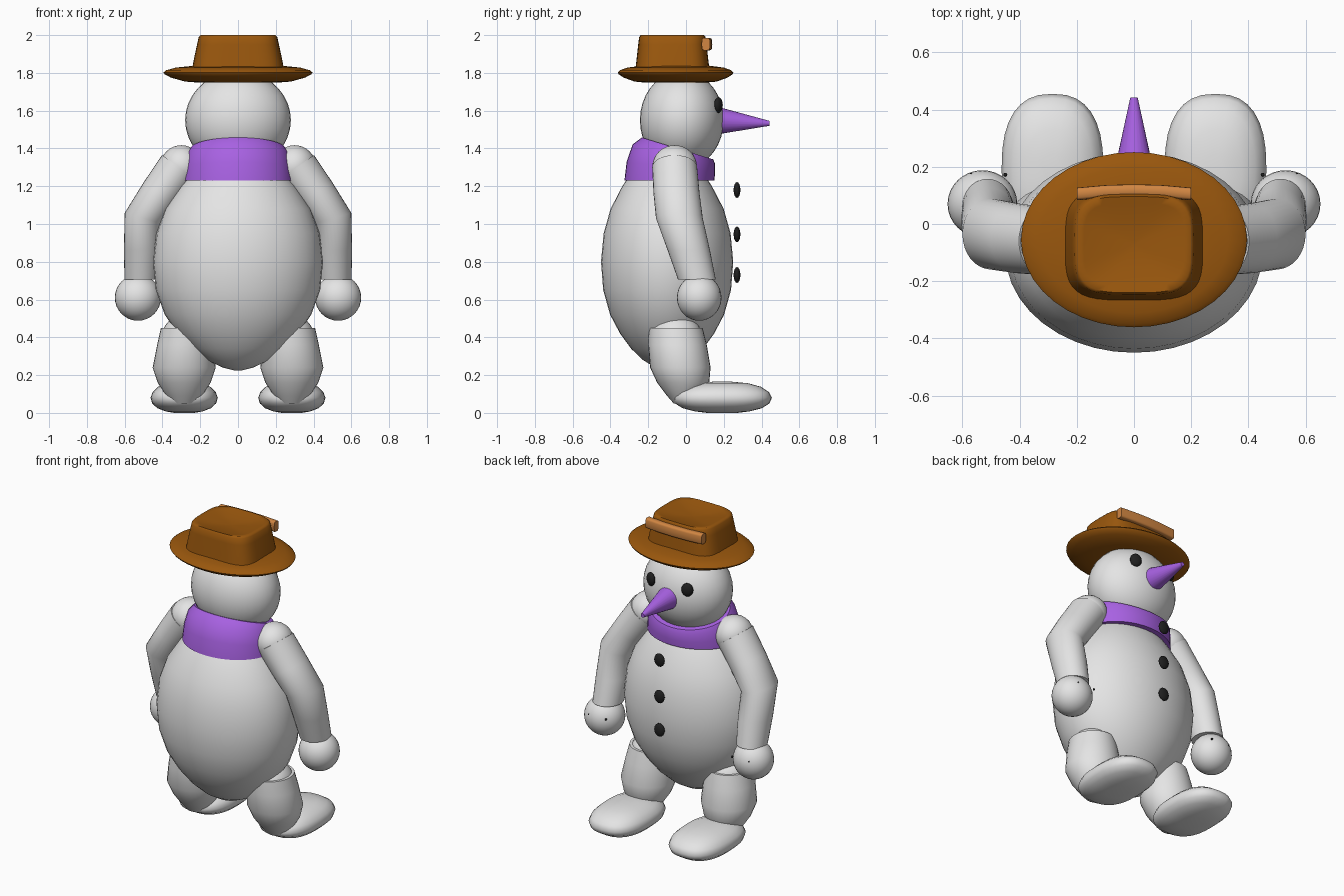
import bpy, bmesh, math
from mathutils import Matrix, Vector, Euler


def material(name, rgb):
    m = bpy.data.materials.new(name)
    m.diffuse_color = (*rgb, 1)
    return m


SNOW = material("snow_white", (0.78, 0.78, 0.78))
PURPLE = material("purple", (0.39, 0.12, 0.76))
BROWN = material("brown", (0.32, 0.095, 0.004))
ORANGE = material("orange", (0.64, 0.24, 0.055))
BLACK = material("coal_black", (0.014, 0.014, 0.014))


def finish(name, bm, mat, angle=40):
    bmesh.ops.recalc_face_normals(bm, faces=bm.faces)
    me = bpy.data.meshes.new(name)
    bm.to_mesh(me)
    bm.free()
    me.materials.append(mat)
    me.shade_smooth()
    me.set_sharp_from_angle(angle=math.radians(angle))
    ob = bpy.data.objects.new(name, me)
    bpy.context.collection.objects.link(ob)
    return ob


def ball(name, c, r, mat, seg=32, rot=(0, 0, 0)):
    bm = bmesh.new()
    mx = Matrix.LocRotScale(Vector(c), Euler(rot), Vector(r))
    bmesh.ops.create_uvsphere(bm, u_segments=seg, v_segments=seg // 2, radius=1, matrix=mx)
    return finish(name, bm, mat, 60)


def loft(name, rings, mat, n=32, power=2, angle=40):
    """Skin through rings of (centre, rx, ry, tilt about x, tilt about y)."""
    bm = bmesh.new()
    loops = []
    for c, rx, ry, tx, ty in rings:
        rot = Euler((math.radians(tx), math.radians(ty), 0)).to_matrix()
        loop = []
        for i in range(n):
            a = 2 * math.pi * i / n
            x, y = math.cos(a), math.sin(a)
            px = math.copysign(abs(x) ** (2 / power), x) * rx
            py = math.copysign(abs(y) ** (2 / power), y) * ry
            loop.append(bm.verts.new(Vector(c) + rot @ Vector((px, py, 0))))
        loops.append(loop)
    for a, b in zip(loops, loops[1:]):
        for i in range(n):
            j = (i + 1) % n
            bm.faces.new((a[i], a[j], b[j], b[i]))
    bm.faces.new(loops[0][::-1])
    bm.faces.new(loops[-1])
    return finish(name, bm, mat, angle)


# Egg-shaped body
profile = [(0.225, 0.02), (0.24, 0.08), (0.28, 0.165), (0.34, 0.245), (0.42, 0.32),
           (0.52, 0.388), (0.65, 0.435), (0.8, 0.45), (0.95, 0.432), (1.08, 0.385),
           (1.2, 0.305), (1.3, 0.22), (1.38, 0.12)]
loft("body", [((0, -0.1, z), r, r * 0.778, 0, 0) for z, r in profile], SNOW, 40)

# Head, eyes and nose
ball("head", (0, -0.022, 1.55), (0.28, 0.222, 0.26), SNOW, 36)
for s in (-1, 1):
    ball("eye", (s * 0.13, 0.172, 1.63), (0.036, 0.02, 0.042), BLACK, 16, (0, 0, -s * 0.4))
bm = bmesh.new()
bmesh.ops.create_cone(bm, cap_ends=True, segments=24, radius1=0.074, radius2=0.013, depth=0.28,
                      matrix=Matrix.Translation((0, 0.302, 1.54)) @ Matrix.Rotation(math.radians(-93), 4, 'X'))
finish("nose", bm, PURPLE)

# Scarf, rising at the back
loft("scarf", [((0, -0.088, 1.23), 0.292, 0.238, 0, 0),
               ((0, -0.08, 1.30), 0.286, 0.236, -7, 0),
               ((0, -0.065, 1.37), 0.272, 0.224, -13, 0),
               ((0, -0.045, 1.40), 0.25, 0.198, -17, 0)], PURPLE, 40)

# Coal buttons
for z in (1.18, 0.945, 0.73):
    ball("button", (0, 0.27, z), (0.036, 0.018, 0.042), BLACK, 16)

# Hat
brim = [(1.748, 0.2), (1.754, 0.28), (1.775, 0.355), (1.792, 0.388), (1.802, 0.395),
        (1.814, 0.38), (1.828, 0.33), (1.838, 0.23)]
loft("hat_brim", [((0, -0.055, z), r, r * 0.775, 0, 0) for z, r in brim], BROWN, 40, angle=60)
crown = [(1.82, 0.243, 0.196), (1.87, 0.234, 0.19), (1.95, 0.217, 0.181), (1.99, 0.208, 0.176),
         (2.0, 0.198, 0.168), (1.995, 0.175, 0.145), (1.98, 0.1, 0.08), (1.975, 0.01, 0.01)]
loft("hat_crown", [((0, -0.072, z), rx, ry, 0, 0) for z, rx, ry in crown], BROWN, 40, 3.8, 60)
loft("hat_band", [((0.2 * t, 0.117 - 0.012 * t * t, 1.952), 0.033, 0.022, 0, 90)
                  for t in (-1, -0.5, 0, 0.5, 1)], ORANGE, 16, 4)

for s in (-1, 1):
    # Arm with shoulder, hand and tiny coal dots
    ball("shoulder", (s * 0.3, -0.06, 1.305), (0.112, 0.118, 0.112), SNOW)
    loft("arm", [((s * 0.31, -0.06, 1.30), 0.113, 0.119, 0, -s * 35),
                 ((s * 0.41, -0.05, 1.16), 0.108, 0.122, 0, -s * 33),
                 ((s * 0.50, -0.035, 1.03), 0.104, 0.124, 0, -s * 16),
                 ((s * 0.506, 0.015, 0.86), 0.098, 0.112, 0, 0),
                 ((s * 0.512, 0.058, 0.705), 0.089, 0.1, 0, 0)], SNOW)
    ball("hand", (s * 0.53, 0.07, 0.61), (0.122, 0.118, 0.122), SNOW)
    for x in (0.45, 0.57):
        ball("hand_dot", (s * x, 0.172, 0.64), (0.007, 0.007, 0.007), BLACK, 8)

    # Leg with hip ball
    ball("hip", (s * 0.27, -0.055, 0.39), (0.136, 0.143, 0.136), SNOW)
    loft("leg", [((s * 0.272, -0.055, 0.45), 0.136, 0.143, 0, 0),
                 ((s * 0.278, -0.045, 0.36), 0.15, 0.155, 0, 0),
                 ((s * 0.285, -0.03, 0.24), 0.167, 0.16, 0, 0),
                 ((s * 0.285, -0.015, 0.16), 0.14, 0.138, 0, 0),
                 ((s * 0.285, -0.01, 0.09), 0.095, 0.09, 0, 0),
                 ((s * 0.285, -0.02, 0.05), 0.06, 0.045, 0, 0)], SNOW)

    # Flattened foot
    foot = [(0.0, 0.3), (0.008, 0.55), (0.025, 0.8), (0.05, 0.95), (0.08, 1.0),
            (0.11, 0.94), (0.138, 0.78), (0.157, 0.52), (0.165, 0.2)]
    loft("foot", [((s * 0.285, 0.192, z), 0.178 * k, 0.263 * k, 0, 0) for z, k in foot],
         SNOW, 32, 2.5, 60)
